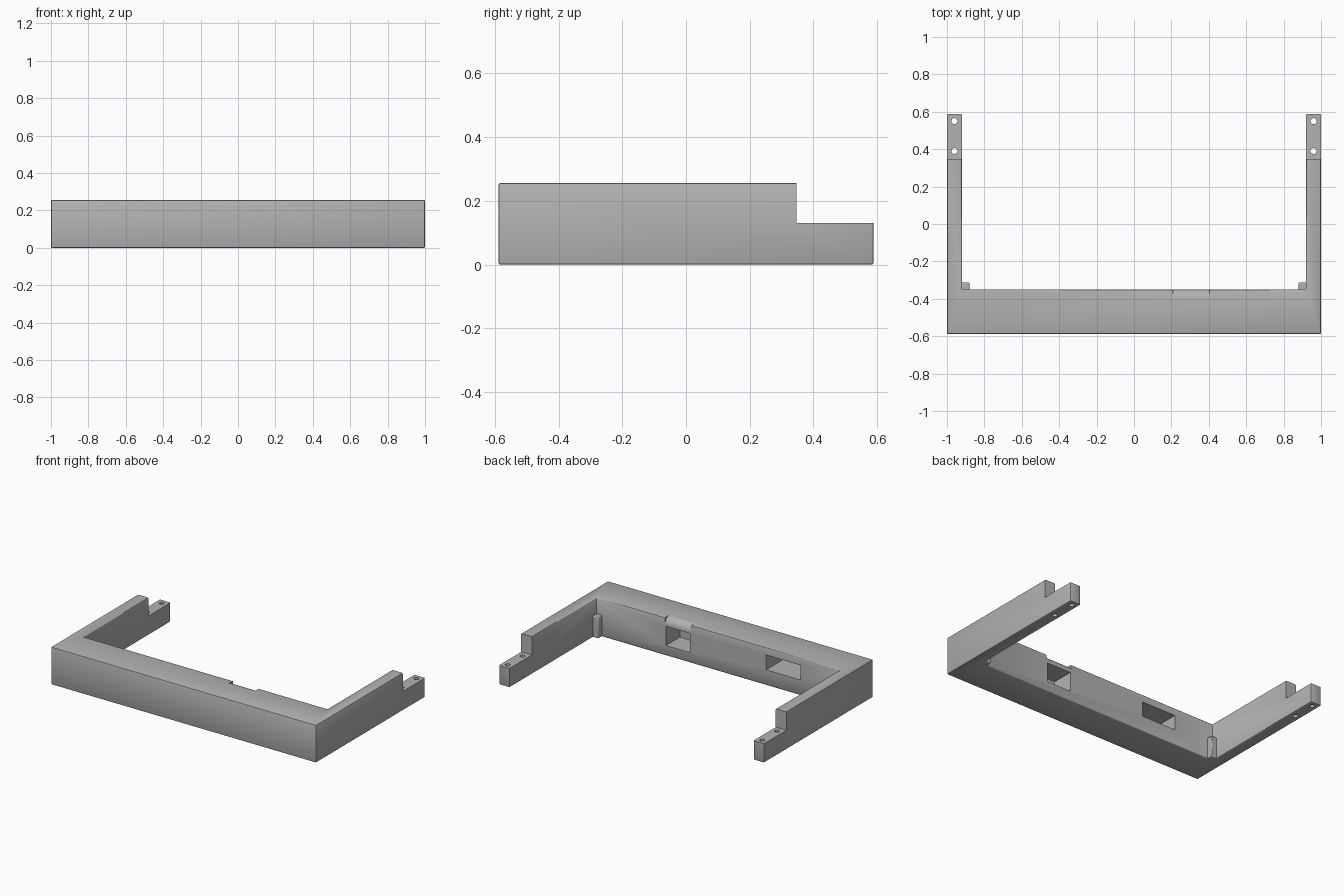
import bpy, bmesh, math
from mathutils import Vector

if "Cube" in bpy.data.objects:
    bpy.data.objects.remove(bpy.data.objects["Cube"], do_unlink=True)

H, BACK, FRONT, INNER = 0.256, 0.588, -0.588, -0.35   # height, arm ends, bar faces

grey = bpy.data.materials.new("plain grey")
grey.use_nodes = True
colour = (0.45, 0.45, 0.45, 1)
grey.diffuse_color = colour
grey.node_tree.nodes["Principled BSDF"].inputs["Base Color"].default_value = colour


def prism(name, points, direction, cutter=False):
    """Extrude a closed outline of 3D points along a direction."""
    bm = bmesh.new()
    face = bm.faces.new([bm.verts.new(p) for p in points])
    ext = bmesh.ops.extrude_face_region(bm, geom=[face])
    moved = [v for v in ext["geom"] if isinstance(v, bmesh.types.BMVert)]
    bmesh.ops.translate(bm, verts=moved, vec=Vector(direction))
    bmesh.ops.recalc_face_normals(bm, faces=bm.faces)
    mesh = bpy.data.meshes.new(name)
    bm.to_mesh(mesh)
    bm.free()
    mesh.materials.append(grey)
    obj = bpy.data.objects.new(name, mesh)
    bpy.context.collection.objects.link(obj)
    obj.hide_render = cutter
    return obj


def box(name, x, y, z, cutter=False):
    outline = [(x[0], y[0], z[0]), (x[1], y[0], z[0]), (x[1], y[1], z[0]), (x[0], y[1], z[0])]
    return prism(name, outline, (0, 0, z[1] - z[0]), cutter)


def bevel(obj, width, segments):
    mod = obj.modifiers.new("soft edges", "BEVEL")
    mod.width, mod.segments, mod.limit_method = width, segments, "ANGLE"


# U-shaped frame: thick front bar with two thin arms
half = [(1, FRONT), (1, BACK), (0.92, BACK), (0.92, INNER)]
outline = half + [(-x, y) for x, y in reversed(half)]
frame = prism("frame", [(x, y, 0) for x, y in outline], (0, 0, H))
bevel(frame, 0.006, 2)

cutters = []
# Lowered arm ends with two screw holes each
for side in (-1, 1):
    cutters.append(box("step_cutter", sorted((side * 0.9, side * 1.1)), (0.347, 0.7), (0.13, 0.4), True))
    for y in (0.39, 0.55):
        ring = [(side * 0.96 + 0.016 * math.cos(a), y + 0.016 * math.sin(a), -0.1)
                for a in (i * math.tau / 24 for i in range(24))]
        cutters.append(prism("screw_hole_cutter", ring, (0, 0, 0.4), True))

# Pockets in the rear of the bar
cutters.append(box("square_pocket_cutter", (0.215, 0.397), (INNER - 0.15, -0.3), (0.068, 0.199), True))
cutters.append(box("wide_pocket_cutter", (-0.62, -0.36), (INNER - 0.19, -0.3), (0.105, 0.205), True))

# Rounded relief above the square pocket
r = 0.05
arc = [(0.208, INNER - r + r * math.sin(a), H - r + r * math.cos(a))
       for a in (i * math.pi / 16 for i in range(9))]
corner = [(0.208, -0.33, H - r), (0.208, -0.33, 0.3), (0.208, INNER - r, 0.3)]
cutters.append(prism("relief_cutter", arc + corner, (0.196, 0, 0), True))

for cutter in cutters:
    mod = frame.modifiers.new("cut", "BOOLEAN")
    mod.operation, mod.solver, mod.object = "DIFFERENCE", "EXACT", cutter

# Bake the cuts, then drop the cutters
bpy.context.view_layer.update()
baked = bpy.data.meshes.new_from_object(frame.evaluated_get(bpy.context.evaluated_depsgraph_get()))
frame.modifiers.clear()
frame.data = baked
for cutter in cutters:
    bpy.data.objects.remove(cutter, do_unlink=True)

# Small posts in the inner corners
posts = []
for side, name in ((1, "left_corner_post"), (-1, "right_corner_post")):
    post = box(name, sorted((side * 0.88, side * 0.93)), (INNER - 0.01, -0.312), (0.0, 0.145))
    bevel(post, 0.006, 2)
    posts.append(post)

# Smooth only the softened edges
bpy.ops.object.select_all(action="DESELECT")
for obj in [frame] + posts:
    obj.select_set(True)
bpy.context.view_layer.objects.active = frame
bpy.ops.object.shade_smooth_by_angle(angle=math.radians(35))
